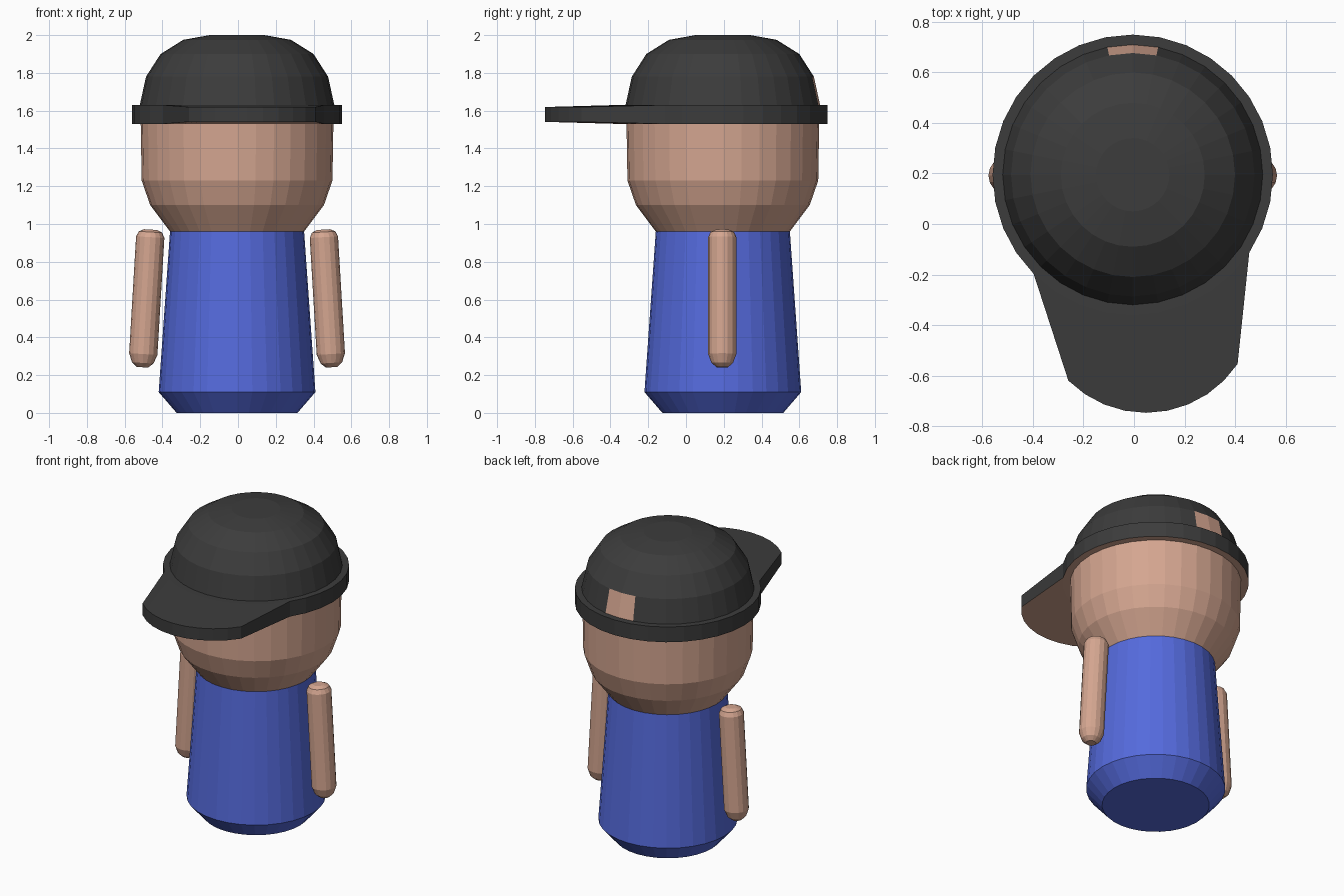
import bpy, bmesh, math
from mathutils import Matrix, Vector

if "Cube" in bpy.data.objects:
    bpy.data.objects.remove(bpy.data.objects["Cube"])

CX, CY = -0.005, 0.195   # shared axis of body, head and cap


def material(name, rgb):
    m = bpy.data.materials.new(name)
    m.diffuse_color = (*rgb, 1)
    m.use_nodes = True
    m.node_tree.nodes["Principled BSDF"].inputs["Base Color"].default_value = m.diffuse_color
    return m


skin = material("skin", (0.66, 0.38, 0.28))
blue = material("blue_cloth", (0.09, 0.145, 0.72))
dark = material("dark_cloth", (0.045, 0.045, 0.045))


def lathe(profile, sides, cap_start=False, cap_end=False):
    """Revolve (radius, z) points, listed bottom to top, round the z axis."""
    bm = bmesh.new()
    rings = [[bm.verts.new((r * math.cos(2 * math.pi * k / sides),
                            r * math.sin(2 * math.pi * k / sides), z))
              for k in range(sides)] for r, z in profile]
    for a, b in zip(rings, rings[1:]):
        for k in range(sides):
            n = (k + 1) % sides
            bm.faces.new((a[k], a[n], b[n], b[k]))
    if cap_start:
        bm.faces.new(rings[0][::-1])
    if cap_end:
        bm.faces.new(rings[-1])
    bm.normal_update()
    return bm


def finish(bm, name, mats, matrix=Matrix.Translation((CX, CY, 0))):
    me = bpy.data.meshes.new(name)
    bm.to_mesh(me)
    bm.free()
    for m in mats:
        me.materials.append(m)
    ob = bpy.data.objects.new(name, me)
    ob.matrix_world = matrix
    bpy.context.collection.objects.link(ob)
    return ob


# Body
finish(lathe([(0.32, 0), (0.415, 0.11), (0.355, 0.96)], 32, cap_start=True),
       "body", [blue])

# Head below the cap
finish(lathe([(0.355, 0.96), (0.46, 1.10), (0.505, 1.23), (0.51, 1.53)], 32),
       "head", [skin])

# Cap: brim ring and faceted dome
cap = lathe([(0.51, 1.53), (0.555, 1.53), (0.555, 1.63), (0.515, 1.63),
             (0.482, 1.78), (0.405, 1.90), (0.285, 1.975), (0.145, 2.0)],
            32, cap_end=True)

# Visor: nine front faces of the brim pulled forward and narrowed
front = []
for f in cap.faces:
    c = f.calc_center_median()
    ang = math.degrees(math.atan2(c.y, c.x))
    if abs(c.z - 1.58) < 0.01 and -135 < ang < -33.75:
        front.append(f)
ext = bmesh.ops.extrude_face_region(cap, geom=front)["geom"]
bmesh.ops.delete(cap, geom=[f for f in front if f.is_valid], context='FACES_ONLY')
for v in (g for g in ext if isinstance(g, bmesh.types.BMVert)):
    v.co = Vector((v.co.x * 0.785 + 0.053, v.co.y * 0.785 - 0.507,
                   1.58 + (v.co.z - 1.58) * 0.785))
bmesh.ops.recalc_face_normals(cap, faces=cap.faces[:])
cap.normal_update()

# Skin-coloured underside and the opening at the back
for f in cap.faces:
    c = f.calc_center_median()
    opening = 1.65 < c.z < 1.75 and c.y > 0 and abs(c.x) < 0.09
    if f.normal.z < -0.9 or opening:
        f.material_index = 1
finish(cap, "cap", [dark, skin])

# Arms: slim capsules leaning outward
arm = [(0.03, -0.365), (0.057, -0.342), (0.075, -0.295),
       (0.075, 0.325), (0.062, 0.352), (0.035, 0.365)]
for side, s in (("left", -1), ("right", 1)):
    place = (Matrix.Translation((CX + s * 0.479, CY - 0.003, 0.606))
             @ Matrix.Rotation(-s * math.radians(3.4), 4, 'Y'))
    finish(lathe(arm, 16, True, True), side + "_arm", [skin], place)
